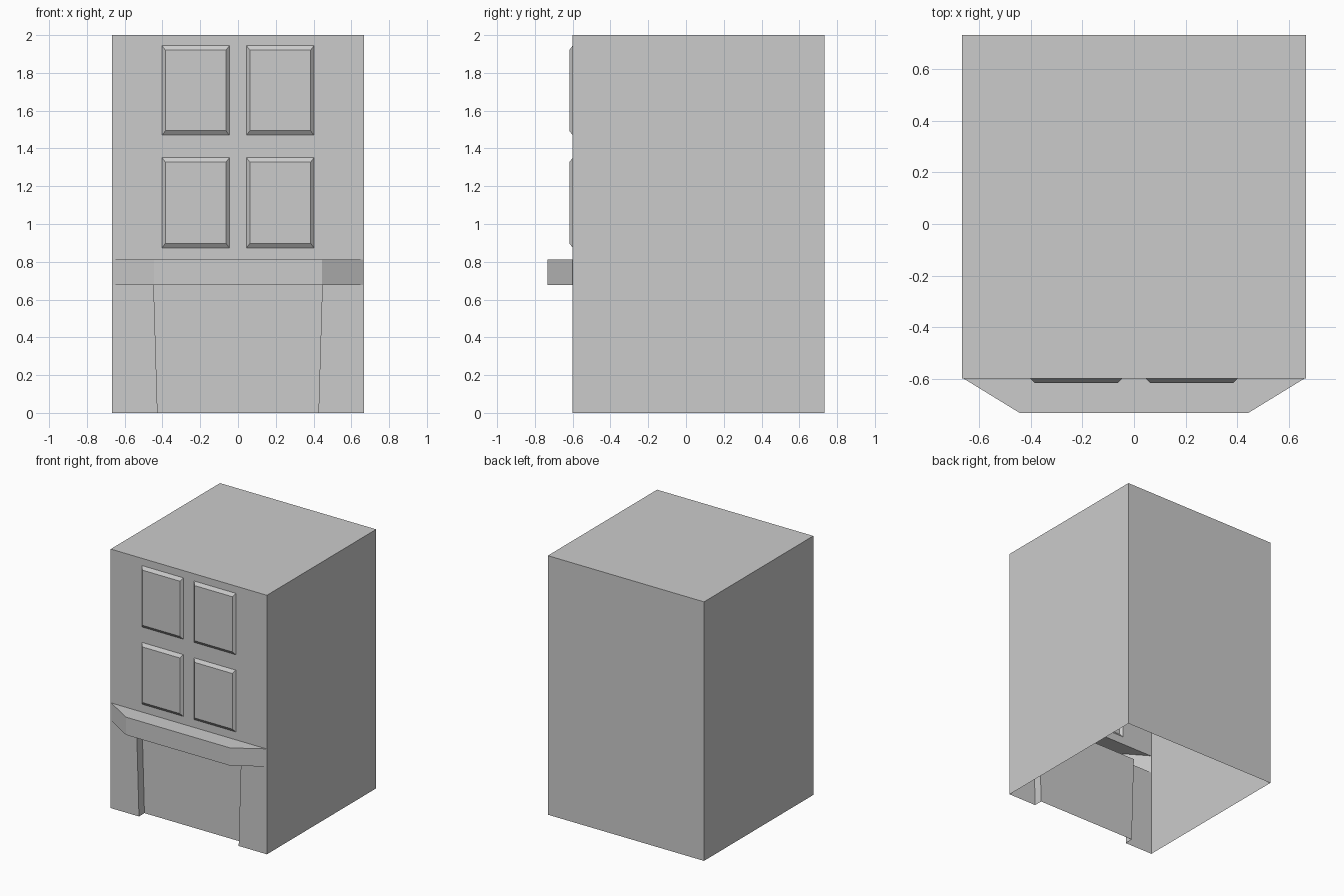
import bpy, bmesh
from mathutils import Vector

if "Cube" in bpy.data.objects:
    bpy.data.objects.remove(bpy.data.objects["Cube"])

W, H = 0.667, 2.0                      # half width, height
FRONT, BACK = -0.6, 0.733              # body front and back planes
LEDGE_LO, LEDGE_HI, LEDGE_Y = 0.676, 0.813, -0.733
LEDGE_W, LEDGE_NOSE = 0.662, 0.445     # ledge half widths at wall and nose
RECESS_Y, RECESS_TOP, RECESS_BOT = -0.533, 0.446, 0.426
PANEL_X = [(-0.402, -0.046), (0.045, 0.402)]
PANEL_Z = [(0.874, 1.351), (1.47, 1.944)]


class Part:
    """Collects faces, each turned to look along a given direction."""
    def __init__(self, name):
        self.name, self.bm = name, bmesh.new()

    def face(self, pts, look):
        f = self.bm.faces.new([self.bm.verts.new(p) for p in pts])
        f.normal_update()
        if f.normal.dot(Vector(look)) < 0:
            f.normal_flip()

    def wall(self, x0, x1, z0, z1, y=FRONT, look=(0, -1, 0)):
        self.face([(x0, y, z0), (x1, y, z0), (x1, y, z1), (x0, y, z1)], look)

    def finish(self):
        bmesh.ops.remove_doubles(self.bm, verts=self.bm.verts, dist=1e-5)
        me = bpy.data.meshes.new(self.name)
        self.bm.to_mesh(me)
        self.bm.free()
        bpy.context.collection.objects.link(bpy.data.objects.new(self.name, me))


# Open-bottomed body: sides, back and top
body = Part("body_shell")
for s in (-1, 1):
    body.face([(s*W, FRONT, 0), (s*W, BACK, 0), (s*W, BACK, H), (s*W, FRONT, H)], (s, 0, 0))
body.wall(-W, W, 0, H, BACK, (0, 1, 0))
body.face([(-W, FRONT, H), (W, FRONT, H), (W, BACK, H), (-W, BACK, H)], (0, 0, 1))

# Front wall grid with four panel openings
xs = [-W, *PANEL_X[0], *PANEL_X[1], W]
zs = [LEDGE_HI, *PANEL_Z[0], *PANEL_Z[1], H]
for i in range(5):
    for j in range(5):
        if not (i % 2 and j % 2):
            body.wall(xs[i], xs[i+1], zs[j], zs[j+1])

# Tapered side posts and slivers beside the ledge
for s in (-1, 1):
    body.face([(s*W, FRONT, 0), (s*RECESS_BOT, FRONT, 0),
               (s*RECESS_TOP, FRONT, LEDGE_LO), (s*W, FRONT, LEDGE_LO)], (0, -1, 0))
    body.wall(s*LEDGE_W, s*W, LEDGE_LO, LEDGE_HI)
body.finish()

# Recessed lower opening
recess = Part("lower_recess")
recess.face([(-RECESS_BOT, RECESS_Y, 0), (RECESS_BOT, RECESS_Y, 0),
             (RECESS_TOP, RECESS_Y, LEDGE_LO), (-RECESS_TOP, RECESS_Y, LEDGE_LO)], (0, -1, 0))
for s in (-1, 1):
    recess.face([(s*RECESS_BOT, FRONT, 0), (s*RECESS_BOT, RECESS_Y, 0),
                 (s*RECESS_TOP, RECESS_Y, LEDGE_LO), (s*RECESS_TOP, FRONT, LEDGE_LO)], (-s, 0, 0))
recess.face([(-RECESS_TOP, FRONT, LEDGE_LO), (RECESS_TOP, FRONT, LEDGE_LO),
             (RECESS_TOP, RECESS_Y, LEDGE_LO), (-RECESS_TOP, RECESS_Y, LEDGE_LO)], (0, 0, -1))
recess.finish()

# Ledge with angled ends, hollow towards the body
ledge = Part("front_ledge")
outline = [(-LEDGE_W, FRONT), (-LEDGE_NOSE, LEDGE_Y), (LEDGE_NOSE, LEDGE_Y), (LEDGE_W, FRONT)]
for z, up in ((LEDGE_LO, -1), (LEDGE_HI, 1)):
    ledge.face([(x, y, z) for x, y in outline], (0, 0, up))
for a, b in zip(outline, outline[1:]):
    ledge.face([(*a, LEDGE_LO), (*b, LEDGE_LO), (*b, LEDGE_HI), (*a, LEDGE_HI)], (0, -1, 0))
ledge.finish()

# Raised panels with bevelled rims
n = 0
for x0, x1 in PANEL_X:
    for z0, z1 in PANEL_Z:
        n += 1
        panel = Part(f"raised_panel_{n}")
        bx, bz, y = 0.018, 0.024, FRONT - 0.018
        outer = [(x0, FRONT, z0), (x1, FRONT, z0), (x1, FRONT, z1), (x0, FRONT, z1)]
        inner = [(x0+bx, y, z0+bz), (x1-bx, y, z0+bz), (x1-bx, y, z1-bz), (x0+bx, y, z1-bz)]
        panel.face(inner, (0, -1, 0))
        for k in range(4):
            m = (k + 1) % 4
            panel.face([outer[k], outer[m], inner[m], inner[k]], (0, -1, 0))
        panel.finish()
